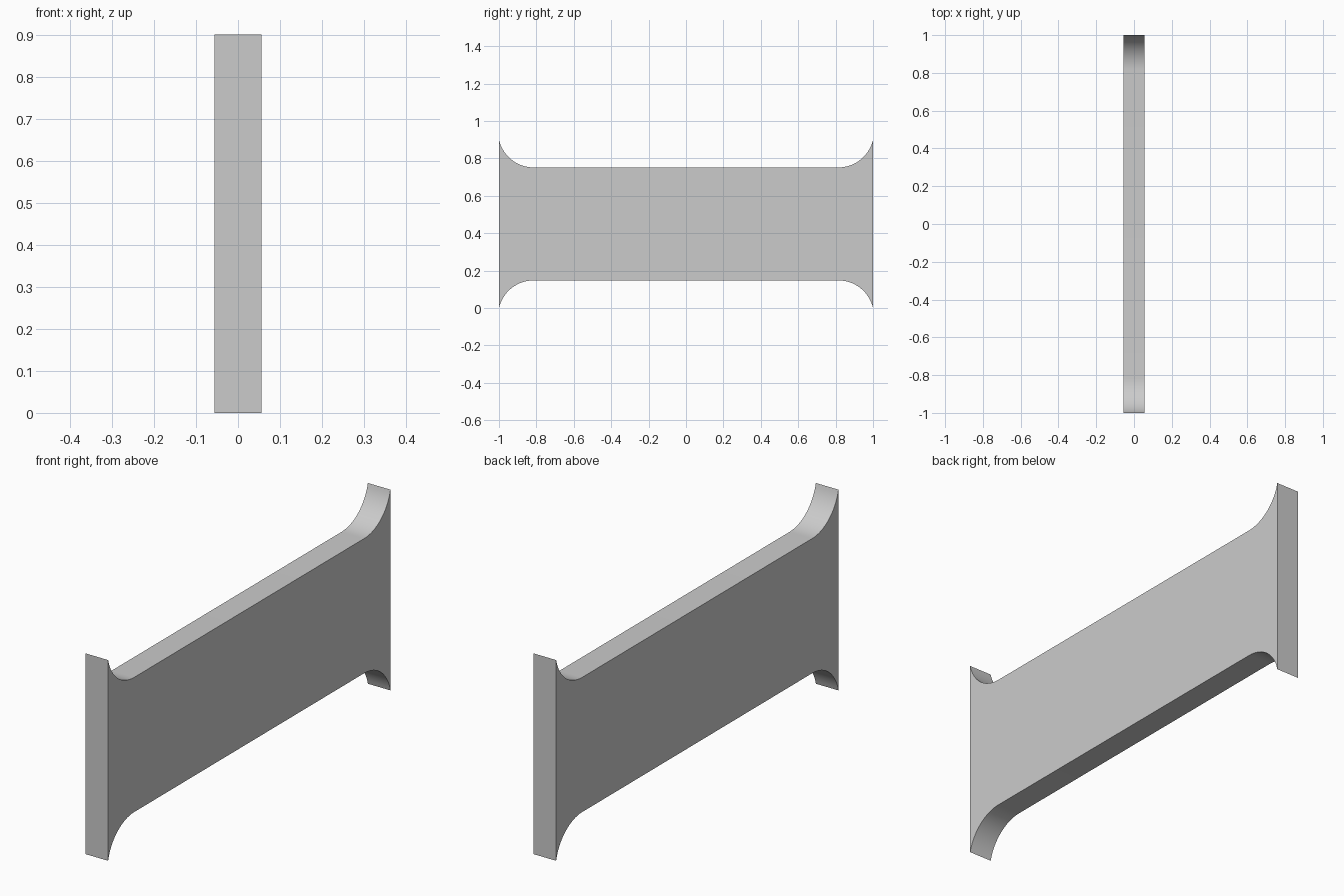
import bpy, bmesh, math

if "Cube" in bpy.data.objects:
    bpy.data.objects.remove(bpy.data.objects["Cube"])

HALF_LEN, HALF_H, HALF_T = 1.0, 0.45, 0.056
RADIUS, RUN, STEPS = 0.19, 0.185, 16
WAIST = 0.302  # half height of the straight middle


def flare():
    """Concave corner curve from the straight edge out to the tip."""
    end = math.asin(RUN / RADIUS)
    rise = RADIUS * (1 - math.cos(end))
    points = []
    for i in range(STEPS + 1):
        a = end * i / STEPS
        points.append((HALF_LEN - RUN + RADIUS * math.sin(a),
                       WAIST + RADIUS * (1 - math.cos(a)) * (HALF_H - WAIST) / rise))
    return points


# Mirror one corner into the closed side outline
corner = flare()
outline = (corner
           + [(y, -z) for y, z in reversed(corner)]
           + [(-y, -z) for y, z in corner]
           + [(-y, z) for y, z in reversed(corner)])

# Extrude the outline across the plate thickness
bm = bmesh.new()
face = bm.faces.new([bm.verts.new((-HALF_T, y, z + HALF_H)) for y, z in outline])
result = bmesh.ops.extrude_face_region(bm, geom=[face])
moved = [v for v in result["geom"] if isinstance(v, bmesh.types.BMVert)]
bmesh.ops.translate(bm, verts=moved, vec=(2 * HALF_T, 0, 0))
bmesh.ops.recalc_face_normals(bm, faces=bm.faces)

mesh = bpy.data.meshes.new("flared_plate")
bm.to_mesh(mesh)
bm.free()

# Flared plate object and its colour
grey = bpy.data.materials.new("light grey")
grey.diffuse_color = (0.6, 0.6, 0.6, 1)
grey.use_nodes = True
grey.node_tree.nodes["Principled BSDF"].inputs["Base Color"].default_value = grey.diffuse_color
mesh.materials.append(grey)
plate = bpy.data.objects.new("flared_plate", mesh)
bpy.context.collection.objects.link(plate)
bpy.context.view_layer.objects.active = plate
plate.select_set(True)
bpy.ops.object.shade_smooth_by_angle(angle=math.radians(30))
